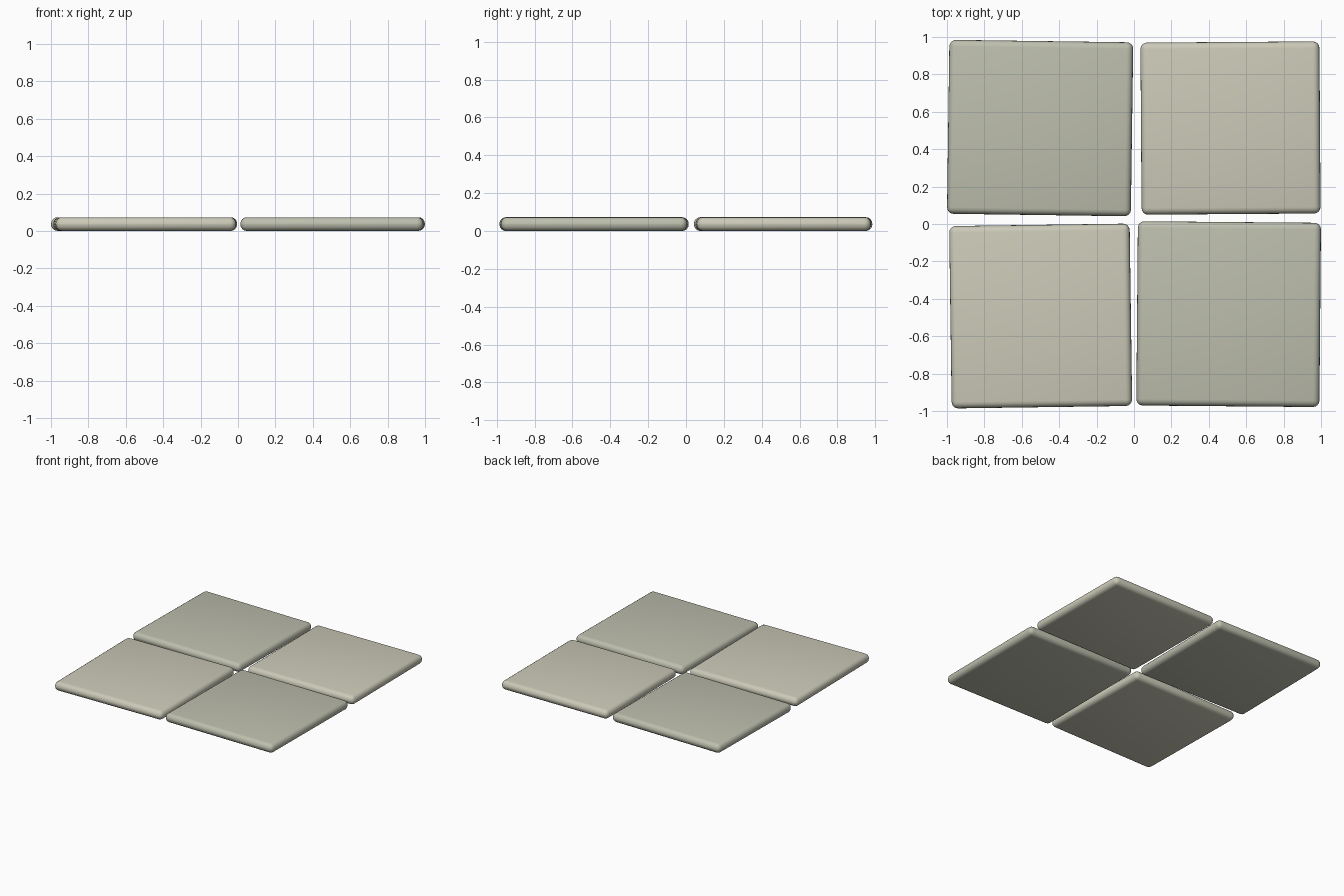
import bpy
from math import radians

if "Cube" in bpy.data.objects:
    bpy.data.objects.remove(bpy.data.objects["Cube"])

THICK = 0.073


def material(name, color):
    m = bpy.data.materials.new(name)
    m.diffuse_color = (*color, 1)
    m.use_nodes = True
    m.node_tree.nodes["Principled BSDF"].inputs["Base Color"].default_value = m.diffuse_color
    return m


light = material("light_stone", (0.60, 0.59, 0.48))
dark = material("dark_stone", (0.51, 0.52, 0.42))


def tile(name, x, y, w, d, turn, mat):
    bpy.ops.mesh.primitive_cube_add(size=1, location=(x, y, THICK / 2))
    ob = bpy.context.object
    ob.name = name
    ob.scale = (w, d, THICK)
    bpy.ops.object.transform_apply(location=False, rotation=False, scale=True)
    ob.rotation_euler.z = radians(turn)
    # Fully rounded rim and corners
    bevel = ob.modifiers.new("round_rim", "BEVEL")
    bevel.width = 0.035
    bevel.segments = 4
    bevel.limit_method = "NONE"
    bpy.ops.object.modifier_apply(modifier=bevel.name)
    bpy.ops.object.shade_smooth_by_angle(angle=radians(35))
    ob.data.materials.append(mat)


# Four slightly uneven, slightly turned floor tiles in a checker pattern
tile("tile_back_left", -0.502, 0.513, 0.983, 0.930, -0.8, dark)
tile("tile_back_right", 0.516, 0.513, 0.957, 0.920, 0.4, light)
tile("tile_front_left", -0.499, -0.492, 0.965, 0.975, 0.8, light)
tile("tile_front_right", 0.506, -0.482, 0.979, 0.985, -0.5, dark)
